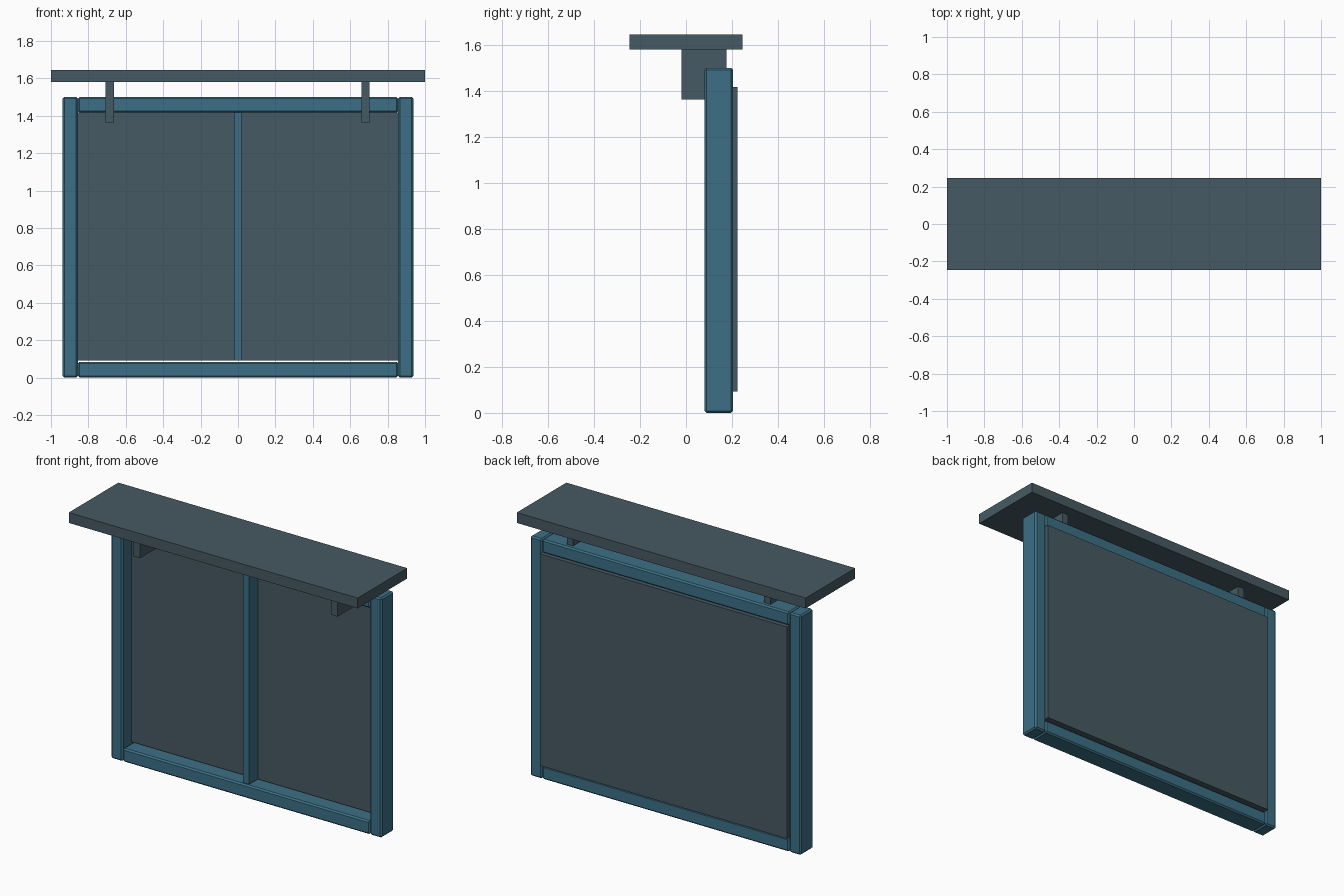
import bpy

cube = bpy.data.objects.get("Cube")
if cube:
    bpy.data.objects.remove(cube, do_unlink=True)


def make_material(name, rgb):
    mat = bpy.data.materials.new(name)
    mat.use_nodes = True
    colour = (*rgb, 1)
    mat.diffuse_color = colour
    mat.node_tree.nodes["Principled BSDF"].inputs["Base Color"].default_value = colour
    return mat


teal = make_material("teal_frame", (0.045, 0.162, 0.235))
slate = make_material("slate_board", (0.061, 0.102, 0.125))


def box(name, xs, ys, zs, mat, bevel=0):
    """Box from its ranges on x, y and z, with an optional chamfer."""
    spans = (xs, ys, zs)
    bpy.ops.mesh.primitive_cube_add(size=1, location=[(a + b) / 2 for a, b in spans])
    obj = bpy.context.object
    obj.name = name
    obj.scale = [b - a for a, b in spans]
    bpy.ops.object.transform_apply(location=False, rotation=False, scale=True)
    obj.data.materials.append(mat)
    if bevel:
        mod = obj.modifiers.new("chamfer", "BEVEL")
        mod.width = bevel
        mod.segments = 1
    return obj


# Frame
frame_y = (0.08, 0.204)
height = 1.5
rail = 0.084
chamfer = 0.009
for side, s in (("left", 1), ("right", -1)):
    box(side + "_post", sorted((s * 0.856, s * 0.937)), frame_y, (0, height), teal, chamfer)
for name, z in (("bottom_rail", 0), ("top_rail", height - rail)):
    box(name, (-0.856, 0.856), frame_y, (z, z + rail), teal, chamfer)

# Infill panel and centre bar
infill_z = (0.092, 1.417)
box("back_panel", (-0.856, 0.856), (0.167, 0.223), infill_z, slate)
box("centre_bar", (-0.02, 0.02), (0.08, 0.168), infill_z, teal)

# Counter shelf on two brackets
box("shelf", (-1, 1), (-0.245, 0.245), (1.58, 1.645), slate)
for side, x in (("left", 0.681), ("right", -0.686)):
    box(side + "_bracket", (x - 0.022, x + 0.022), (-0.02, 0.175), (1.363, 1.58), slate)
